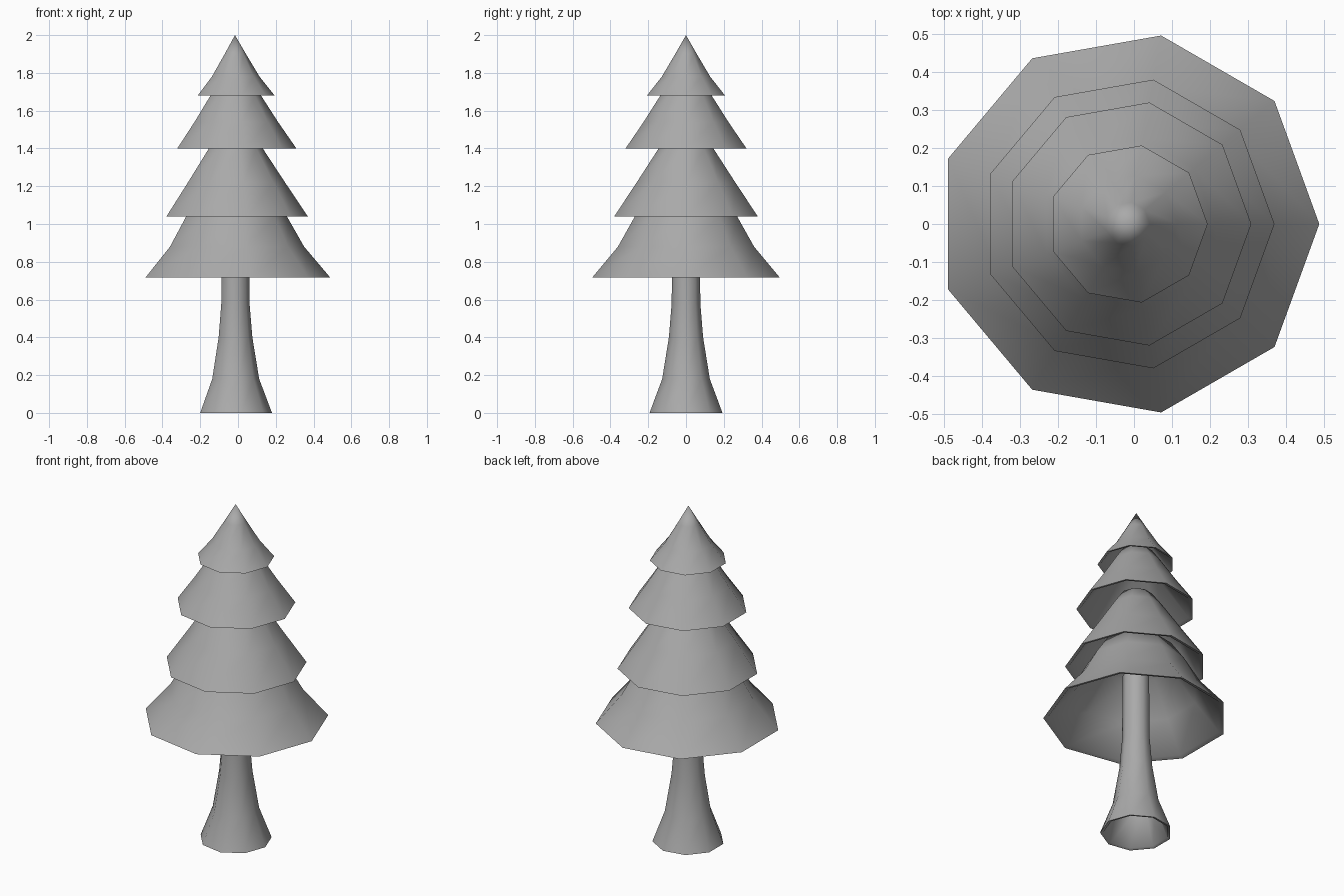
import bpy, bmesh, math

if "Cube" in bpy.data.objects:
    bpy.data.objects.remove(bpy.data.objects["Cube"])

SIDES = 9
CENTRE_X = -0.016

grey = bpy.data.materials.new("plain_grey")
grey.use_nodes = True
grey.diffuse_color = (0.4, 0.4, 0.4, 1)
grey.node_tree.nodes["Principled BSDF"].inputs["Base Color"].default_value = (0.4, 0.4, 0.4, 1)


def lathe(name, profile):
    """Spin a (radius, height) profile into a nine-sided shell."""
    bm = bmesh.new()
    rings = []
    for r, z in profile:
        if r == 0:
            rings.append([bm.verts.new((0, 0, z))] * SIDES)
        else:
            turns = [math.tau * i / SIDES for i in range(SIDES)]
            rings.append([bm.verts.new((r * math.cos(a), r * math.sin(a), z)) for a in turns])
    for low, high in zip(rings, rings[1:]):
        for i in range(SIDES):
            j = (i + 1) % SIDES
            corners = dict.fromkeys((low[i], low[j], high[j], high[i]))
            bm.faces.new(list(corners))
    bmesh.ops.recalc_face_normals(bm, faces=bm.faces)
    mesh = bpy.data.meshes.new(name)
    bm.to_mesh(mesh)
    bm.free()
    obj = bpy.data.objects.new(name, mesh)
    obj.location.x = CENTRE_X
    mesh.materials.append(grey)
    bpy.context.collection.objects.link(obj)
    bpy.ops.object.select_all(action="DESELECT")
    obj.select_set(True)
    bpy.context.view_layer.objects.active = obj
    bpy.ops.object.shade_smooth_by_angle(angle=math.radians(60))
    return obj


# Flared trunk, hollow at the foot
lathe("trunk", [(0, 0.3), (0.075, 0.3), (0.112, 0.18), (0.178, 0.005), (0.196, 0),
                (0.128, 0.18), (0.092, 0.4), (0.077, 0.58), (0.074, 0.98), (0, 0.98)])

# Hollow foliage skirts: inside first, then the rim, then the outside up to the top
lathe("bottom_foliage", [(0, 1.1), (0.2, 1.06), (0.34, 0.88), (0.478, 0.725), (0.504, 0.717),
                         (0.366, 0.88), (0.275, 1.04), (0.2, 1.15), (0, 1.15)])
lathe("lower_middle_foliage", [(0, 1.34), (0.12, 1.34), (0.25, 1.19), (0.362, 1.047), (0.386, 1.04),
                               (0.265, 1.22), (0.147, 1.4), (0.09, 1.48), (0, 1.48)])
lathe("upper_middle_foliage", [(0, 1.63), (0.11, 1.63), (0.303, 1.406), (0.325, 1.4),
                               (0.228, 1.54), (0.138, 1.68), (0.09, 1.75), (0, 1.75)])
lathe("top_foliage", [(0, 1.85), (0.08, 1.81), (0.192, 1.685), (0.21, 1.68),
                      (0.13, 1.78), (0.058, 1.9), (0, 2.0)])
